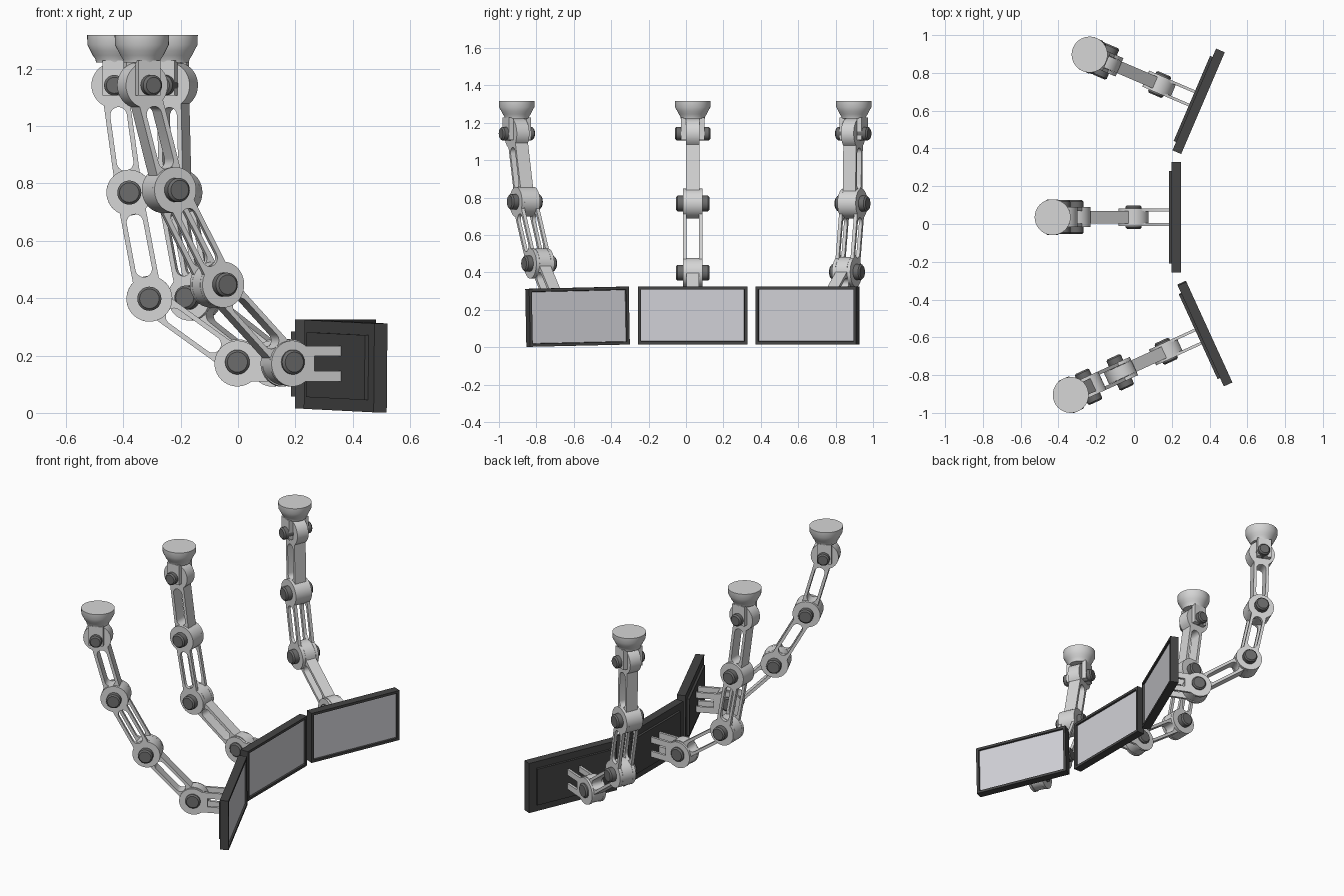
import bpy, bmesh, math
from mathutils import Matrix, Vector

if "Cube" in bpy.data.objects:
    bpy.data.objects.remove(bpy.data.objects["Cube"])

T, R = Matrix.Translation, Matrix.Rotation


def material(name, r, g, b):
    m = bpy.data.materials.new(name)
    m.diffuse_color = (r, g, b, 1)
    m.use_nodes = True
    m.node_tree.nodes["Principled BSDF"].inputs["Base Color"].default_value = m.diffuse_color
    return m


METAL = material("light grey metal", 0.67, 0.67, 0.67)
PIN = material("dark grey pin", 0.15, 0.15, 0.15)
FRAME = material("charcoal plastic", 0.06, 0.06, 0.06)
SCREEN = material("pale grey screen", 0.64, 0.64, 0.68)


def finish(name, mesh, mats, matrix, smooth=True):
    for m in mats:
        mesh.materials.append(m)
    ob = bpy.data.objects.new(name, mesh)
    bpy.context.collection.objects.link(ob)
    ob.matrix_world = matrix
    if smooth:
        bpy.ops.object.select_all(action='DESELECT')
        ob.select_set(True)
        bpy.context.view_layer.objects.active = ob
        bpy.ops.object.shade_smooth_by_angle(angle=math.radians(35))
    return ob


def from_bmesh(name, bm, mats, matrix, smooth=True):
    bmesh.ops.recalc_face_normals(bm, faces=bm.faces[:])
    mesh = bpy.data.meshes.new(name)
    bm.to_mesh(mesh)
    bm.free()
    return finish(name, mesh, mats, matrix, smooth)


def box(name, lo, hi, mat, matrix):
    bm = bmesh.new()
    lo, hi = Vector(lo), Vector(hi)
    bmesh.ops.create_cube(bm, size=1, matrix=T((lo + hi) / 2) @ Matrix.Diagonal((*(hi - lo), 1)))
    return from_bmesh(name, bm, [mat], matrix, False)


def lathe(name, profile, mat, matrix, steps=40):
    bm = bmesh.new()
    vs = [bm.verts.new((r, 0, z)) for r, z in profile]
    es = [bm.edges.new(p) for p in zip(vs, vs[1:])]
    bmesh.ops.spin(bm, geom=vs + es, axis=(0, 0, 1), cent=(0, 0, 0), angle=math.tau, steps=steps)
    bmesh.ops.remove_doubles(bm, verts=bm.verts[:], dist=1e-5)
    return from_bmesh(name, bm, [mat], matrix)


def arc(cx, r, a0, a1, n):
    return [(cx + r * math.cos(a0 + (a1 - a0) * i / n), r * math.sin(a0 + (a1 - a0) * i / n))
            for i in range(n + 1)]


def plate(name, loops, y0, y1, matrix):
    """Flat outline in the xz plane, later loops are holes, thick from y0 to y1."""
    cu = bpy.data.curves.new(name, 'CURVE')
    cu.dimensions, cu.fill_mode, cu.extrude = '2D', 'BOTH', (y1 - y0) / 2
    for pts in loops:
        sp = cu.splines.new('POLY')
        sp.points.add(len(pts) - 1)
        sp.use_cyclic_u = True
        for p, (x, z) in zip(sp.points, pts):
            p.co = (x, z, 0, 1)
    tmp = bpy.data.objects.new("outline", cu)
    bpy.context.collection.objects.link(tmp)
    dg = bpy.context.evaluated_depsgraph_get()
    mesh = bpy.data.meshes.new_from_object(tmp.evaluated_get(dg))
    bpy.data.objects.remove(tmp)
    bm = bmesh.new()
    bm.from_mesh(mesh)
    bmesh.ops.remove_doubles(bm, verts=bm.verts[:], dist=1e-5)
    return from_bmesh(name, bm, [METAL],
                      matrix @ T((0, (y0 + y1) / 2, 0)) @ R(math.pi / 2, 4, 'X'))


RING, RAIL, SLOT = 0.08, 0.046, 0.029


def link_loops(length):
    """Dog-bone outline with a rounded slot."""
    a = math.asin(RAIL / RING)
    outer = arc(0, RING, a, math.tau - a, 28) + arc(length, RING, a - math.pi, math.pi - a, 28)
    h = math.pi / 2
    slot = arc(0.106, SLOT, h, 3 * h, 10) + arc(length - 0.106, SLOT, -h, h, 10)
    return [outer, slot]


def bracket_loop(reach):
    """Ring that grows into two prongs."""
    w, s = 0.062, 0.026
    a = math.asin(w / RING)
    return [arc(0, RING, a, math.tau - a, 28) +
            [(reach, -w), (reach, -s), (0.085, -s), (0.085, s), (reach, s), (reach, w)]]


def pin(name, radius, half, matrix):
    b = 0.008
    lathe(name, [(0, -half), (radius - b, -half), (radius, b - half), (radius, half - b),
                 (radius - b, half), (0, half)], PIN, matrix @ R(math.pi / 2, 4, 'X'), 28)


def monitor(tag, matrix):
    # body with an inset, recessed screen on its +x face
    w, h = 0.293, 0.155
    bm = bmesh.new()
    bmesh.ops.create_cube(bm, size=1, matrix=T((0.225, 0, 0)) @ Matrix.Diagonal((0.05, 2 * w, 2 * h, 1)))
    bm.normal_update()
    face = max(bm.faces, key=lambda f: f.normal.x)
    bmesh.ops.inset_region(bm, faces=[face], thickness=0.022)
    bmesh.ops.inset_region(bm, faces=[face], thickness=0.003, depth=-0.01)
    face.material_index = 1
    from_bmesh(tag + "_monitor", bm, [FRAME, SCREEN], matrix, False)
    box(tag + "_monitor_back_plate", (0.186, -0.245, -0.113), (0.2, 0.245, 0.113), FRAME, matrix)


def arm(tag, x, y, yaw, joints, roll=0, drop=0):
    """joints: (distance along the arm, height) from ceiling mount to screen."""
    m = T((x, y, 0)) @ R(math.radians(yaw), 4, 'Z')
    # ceiling mount and its fork
    lathe(tag + "_mount_cup", [(0, 1.317), (0.095, 1.317), (0.094, 1.283), (0.083, 1.262),
                               (0.075, 1.246), (0.066, 1.233), (0.064, 1.222), (0, 1.222)], METAL, m)
    for side, s in (("near", -1), ("far", 1)):
        ys = sorted((s * 0.037, s * 0.064))
        box(f"{tag}_mount_fork_{side}", (-0.042, ys[0], 1.107), (0.042, ys[1], 1.228), METAL, m)
    # three links: solid, paired plates, solid
    spans = (("upper", [(-0.037, 0.037)]), ("middle", [(-0.053, -0.034), (0.034, 0.053)]),
             ("lower", [(-0.033, 0.033)]))
    for (part, ranges), p, q in zip(spans, joints, joints[1:]):
        dx, dz = q[0] - p[0], q[1] - p[1]
        place = m @ T((p[0], 0, p[1])) @ R(-math.atan2(dz, dx), 4, 'Y')
        for i, (y0, y1) in enumerate(ranges):
            plate(f"{tag}_{part}_link_{i + 1}", link_loops(math.hypot(dx, dz)), y0, y1, place)
    # hinge pins
    for i, (p, r, half) in enumerate(zip(joints, (0.036, 0.042, 0.042, 0.043),
                                         (0.094, 0.09, 0.09, 0.062))):
        pin(f"{tag}_pin_{i + 1}", r, half, m @ T((p[0], 0, p[1])))
    # pronged bracket and screen
    end = m @ T((joints[3][0], 0, joints[3][1]))
    for i, (y0, y1) in enumerate(((-0.046, -0.031), (0.031, 0.046))):
        plate(f"{tag}_bracket_{i + 1}", bracket_loop(0.19), y0, y1, end @ T((0, 0, -0.005)))
    monitor(tag, end @ T((0, 0, -0.007 - drop)) @ R(math.radians(roll), 4, 'X'))


arm("front", -0.335, -0.905, 24.6,
    [(0.002, 1.142), (0.104, 0.777), (0.288, 0.447), (0.556, 0.177)], roll=1.2, drop=0.007)
arm("center", -0.431, 0.036, 0,
    [(0, 1.142), (0.052, 0.768), (0.122, 0.398), (0.429, 0.177)])
arm("back", -0.235, 0.897, -23.2,
    [(0.008, 1.142), (0.018, 0.768), (0.092, 0.402), (0.403, 0.177)])
